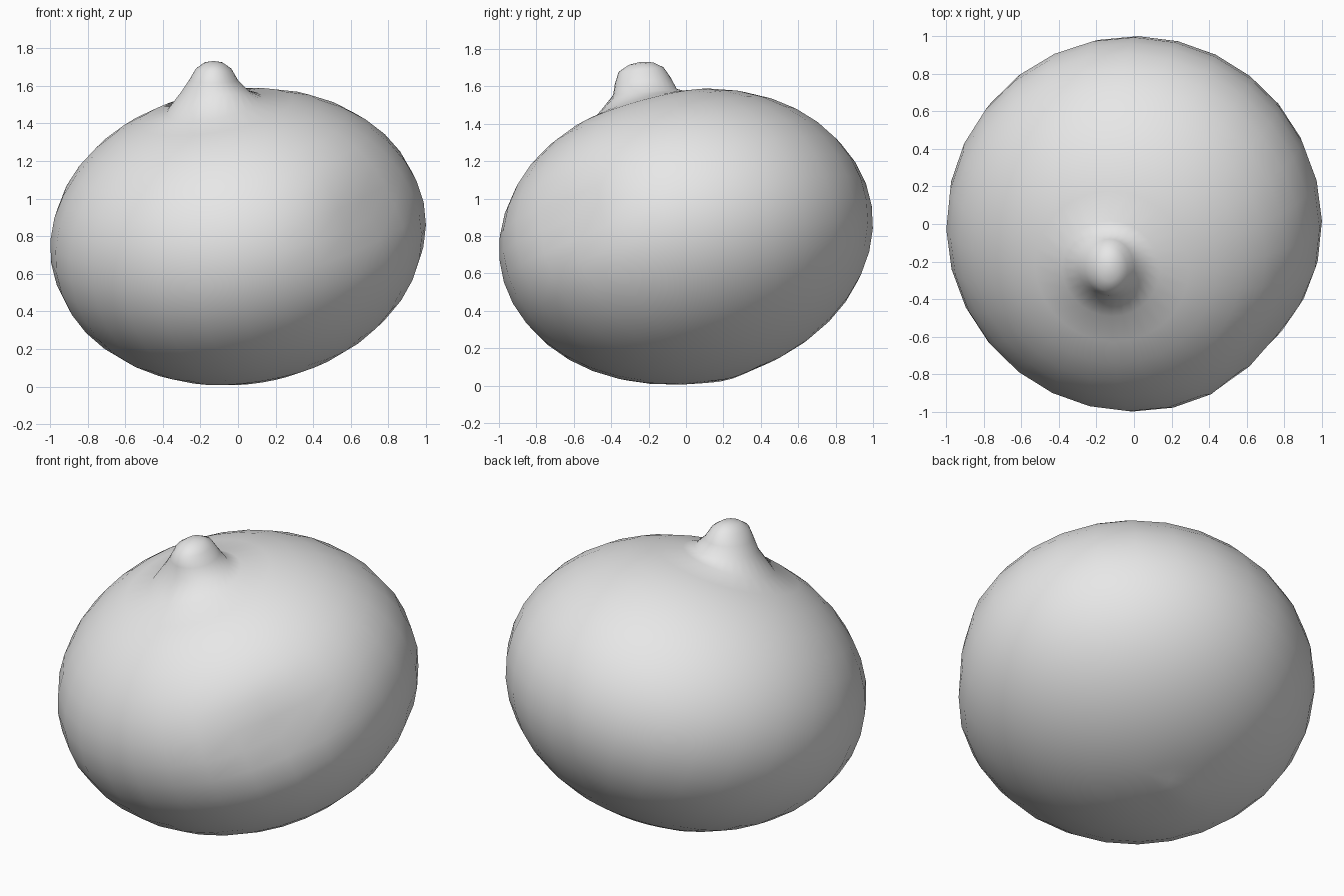
import bpy, bmesh, math
from mathutils import Vector

cube = bpy.data.objects.get("Cube")
if cube:
    bpy.data.objects.remove(cube, do_unlink=True)

SEGMENTS, RINGS = 28, 18
POLE = Vector((-0.13, -0.25, 0.96)).normalized()   # where the stem grows
TILT = Vector((0, 0, 1)).rotation_difference(POLE)
FLARE = 0.27                                       # angle where the stem meets the body

# Soft dents and bumps: direction, height, width
DENTS = [
    (Vector((0.72, -0.65, 0.15)).normalized(), -0.06, 0.28),
    (Vector((-0.15, 0.22, -0.96)).normalized(), 0.025, 0.12),
    (POLE, -0.025, 0.40),
]

# Stem rings from flare to tip: centre x, y, z, radius x, y
STEM = [
    (-0.12, -0.22, 1.57, 0.18, 0.17),
    (-0.13, -0.23, 1.63, 0.13, 0.15),
    (-0.13, -0.24, 1.69, 0.095, 0.12),
    (-0.13, -0.24, 1.722, 0.05, 0.065),
]


def body_point(direction):
    """Squashed, slightly leaning ball with soft dents."""
    radius = 1 + sum(h * math.exp(-((direction - d).length / w) ** 2)
                     for d, h, w in DENTS)
    p = direction * radius
    return Vector((p.x, p.y, 0.8 + 0.79 * p.z + 0.06 * p.x + 0.07 * p.y))


def bridge(bm, lower, upper):
    for i in range(SEGMENTS):
        j = (i + 1) % SEGMENTS
        bm.faces.new((lower[i], lower[j], upper[j], upper[i]))


bm = bmesh.new()
angles = [2 * math.pi * i / SEGMENTS for i in range(SEGMENTS)]
rings = []

# Round body, from the base up to the stem flare
for k in range(1, RINGS + 1):
    t = math.pi + (FLARE - math.pi) * k / RINGS
    rings.append([bm.verts.new(body_point(TILT @ Vector(
        (math.sin(t) * math.cos(a), math.sin(t) * math.sin(a), math.cos(t)))))
        for a in angles])

# Stubby stem growing out of the body
for x, y, z, rx, ry in STEM:
    rings.append([bm.verts.new((x + rx * math.cos(a), y + ry * math.sin(a),
                                z + 0.1 * ry * math.sin(a))) for a in angles])

for lower, upper in zip(rings, rings[1:]):
    bridge(bm, lower, upper)

# Close the base and the stem tip
base = bm.verts.new(body_point(-POLE))
tip = bm.verts.new((-0.13, -0.24, 1.732))
for i in range(SEGMENTS):
    j = (i + 1) % SEGMENTS
    bm.faces.new((base, rings[0][j], rings[0][i]))
    bm.faces.new((tip, rings[-1][i], rings[-1][j]))

bmesh.ops.recalc_face_normals(bm, faces=bm.faces)
for face in bm.faces:
    face.smooth = True
mesh = bpy.data.meshes.new("fruit_with_stem")
bm.to_mesh(mesh)
bm.free()

# Plain grey skin
grey = bpy.data.materials.new("light_grey")
grey.use_nodes = True
colour = (0.8, 0.8, 0.8, 1)
grey.diffuse_color = colour
grey.node_tree.nodes["Principled BSDF"].inputs["Base Color"].default_value = colour
mesh.materials.append(grey)

fruit = bpy.data.objects.new("fruit_with_stem", mesh)
bpy.context.collection.objects.link(fruit)
